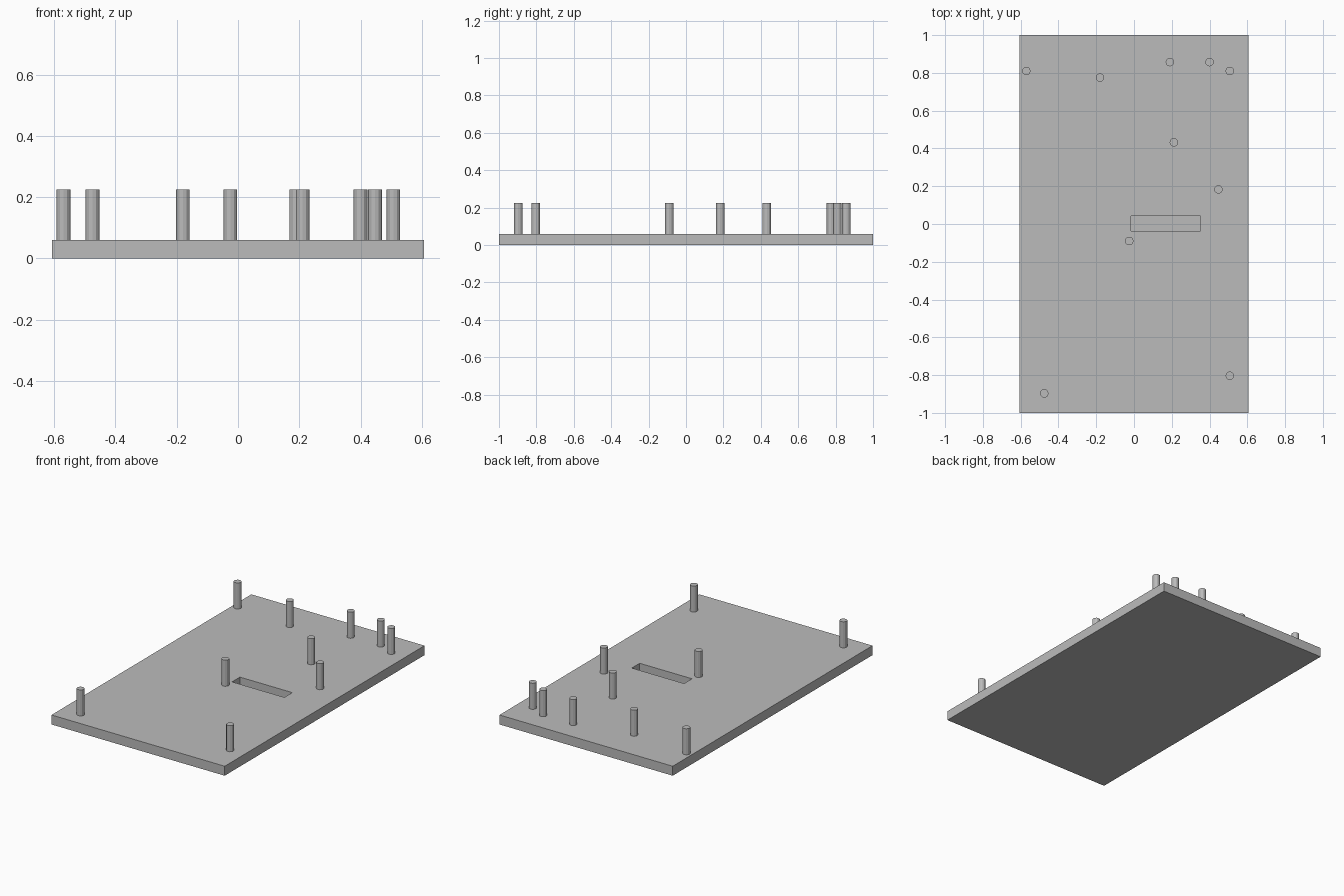
import bpy

default_cube = bpy.data.objects.get("Cube")
if default_cube:
    bpy.data.objects.remove(default_cube, do_unlink=True)

grey = bpy.data.materials.new("plain grey")
grey.use_nodes = True
colour = (0.5, 0.5, 0.5, 1)
grey.diffuse_color = colour
grey.node_tree.nodes["Principled BSDF"].inputs["Base Color"].default_value = colour


def box(name, low, high):
    centre = [(a + b) / 2 for a, b in zip(low, high)]
    bpy.ops.mesh.primitive_cube_add(size=1, location=centre)
    obj = bpy.context.object
    obj.name = name
    obj.scale = [b - a for a, b in zip(low, high)]
    bpy.ops.object.transform_apply(location=False, rotation=False, scale=True)
    obj.data.materials.append(grey)
    return obj


# Base plate with a blind slot in its upper face
THICK, TOP, RADIUS = 0.06, 0.225, 0.0225
plate = box("base_plate", (-0.607, -1, 0), (0.607, 1, THICK))
cutter = box("slot_cutter", (-0.016, -0.037, 0.015), (0.351, 0.042, 0.1))
cut = plate.modifiers.new("slot", "BOOLEAN")
cut.operation = "DIFFERENCE"
cut.solver = "EXACT"
cut.object = cutter
bpy.context.view_layer.objects.active = plate
bpy.ops.object.modifier_apply(modifier=cut.name)
bpy.data.objects.remove(cutter, do_unlink=True)

# Upright pins standing on the plate
pins = [
    (-0.57, 0.81), (-0.18, 0.775), (0.19, 0.857), (0.4, 0.857), (0.507, 0.81),
    (0.211, 0.432), (0.447, 0.183), (-0.025, -0.09), (0.507, -0.803), (-0.475, -0.897),
]
for number, (x, y) in enumerate(pins, 1):
    bpy.ops.mesh.primitive_cylinder_add(
        vertices=12, radius=RADIUS, depth=TOP - THICK,
        location=(x, y, (TOP + THICK) / 2))
    pin = bpy.context.object
    pin.name = f"pin_{number}"
    pin.data.materials.append(grey)
